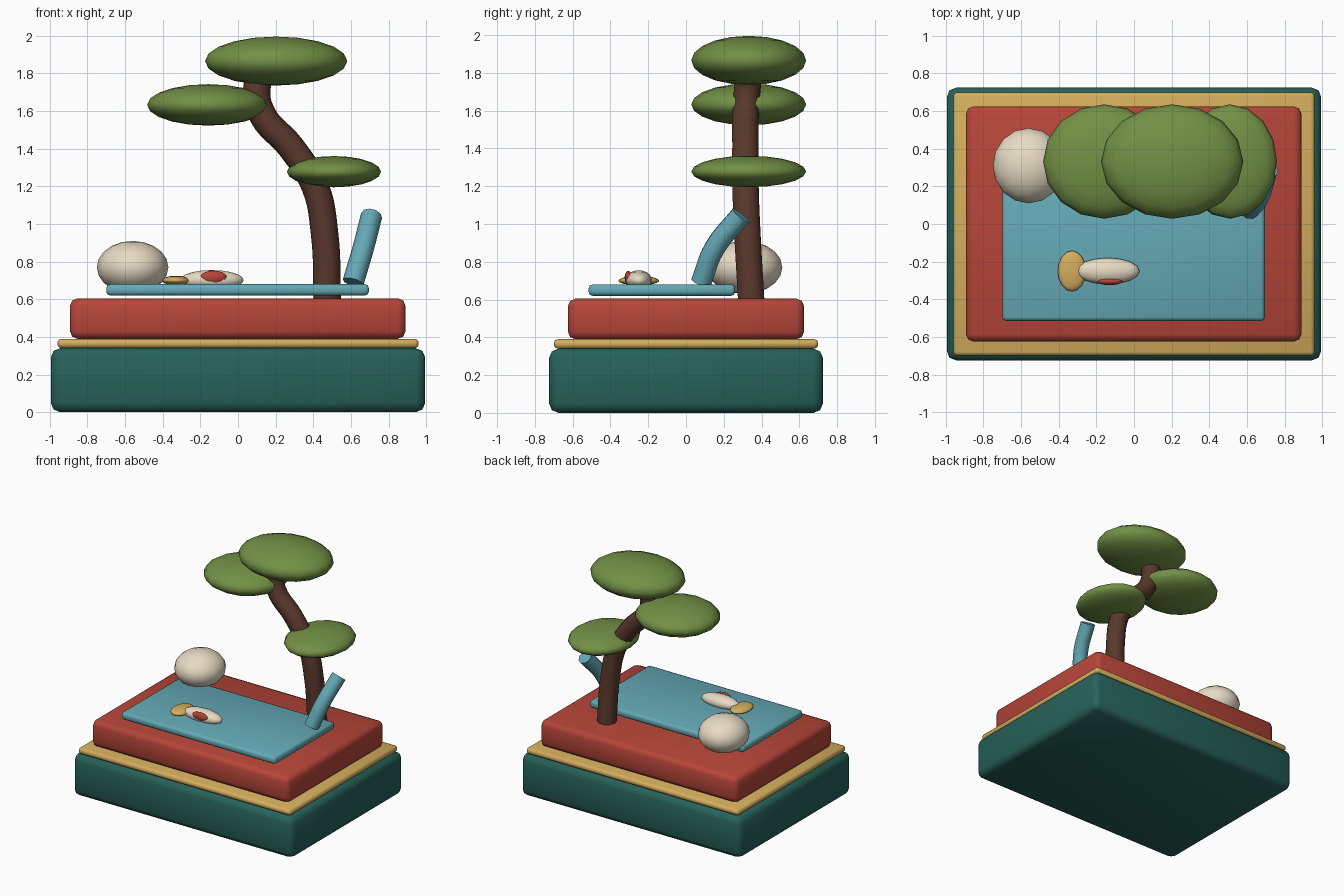
import bpy, math

if "Cube" in bpy.data.objects:
    bpy.data.objects.remove(bpy.data.objects["Cube"])


def material(name, rgb):
    m = bpy.data.materials.new(name)
    m.diffuse_color = (*rgb, 1)
    m.use_nodes = True
    m.node_tree.nodes["Principled BSDF"].inputs["Base Color"].default_value = m.diffuse_color
    return m


TEAL = material("teal", (0.02, 0.12, 0.10))
GOLD = material("gold", (0.66, 0.42, 0.11))
RED = material("red", (0.47, 0.06, 0.04))
BLUE = material("water_blue", (0.13, 0.40, 0.47))
CREAM = material("cream", (0.80, 0.71, 0.55))
BROWN = material("bark", (0.10, 0.04, 0.025))
GREEN = material("leaf", (0.17, 0.28, 0.06))


def finish(name, mat, angle):
    o = bpy.context.object
    o.name = name
    o.data.materials.append(mat)
    bpy.ops.object.shade_smooth_by_angle(angle=math.radians(angle))
    return o


def slab(name, mat, x0, x1, y0, y1, z0, z1, bevel):
    bpy.ops.mesh.primitive_cube_add(
        size=1, location=((x0 + x1) / 2, (y0 + y1) / 2, (z0 + z1) / 2))
    o = bpy.context.object
    o.scale = (x1 - x0, y1 - y0, z1 - z0)
    bpy.ops.object.transform_apply(location=False, rotation=False, scale=True)
    b = o.modifiers.new("bevel", "BEVEL")
    b.width, b.segments = bevel, 2
    bpy.ops.object.modifier_apply(modifier="bevel")
    return finish(name, mat, 50)


def blob(name, mat, centre, radii, segments=16, rings=10):
    bpy.ops.mesh.primitive_uv_sphere_add(
        segments=segments, ring_count=rings, radius=1, location=centre)
    bpy.context.object.scale = radii
    bpy.ops.object.transform_apply(location=False, rotation=False, scale=True)
    return finish(name, mat, 180)


def tube(name, mat, points, radius):
    c = bpy.data.curves.new(name, "CURVE")
    c.dimensions = "3D"
    c.bevel_depth, c.bevel_resolution = radius, 3
    c.resolution_u, c.use_fill_caps = 6, True
    s = c.splines.new("BEZIER")
    s.bezier_points.add(len(points) - 1)
    for bp, p in zip(s.bezier_points, points):
        bp.co = p
        bp.handle_left_type = bp.handle_right_type = "AUTO"
    o = bpy.data.objects.new(name, c)
    bpy.context.collection.objects.link(o)
    bpy.ops.object.select_all(action="DESELECT")
    o.select_set(True)
    bpy.context.view_layer.objects.active = o
    bpy.ops.object.convert(target="MESH")
    return finish(name, mat, 50)


# Stepped plinth and pond
slab("base", TEAL, -0.995, 0.995, -0.725, 0.725, 0, 0.34, 0.05)
slab("gold_trim", GOLD, -0.96, 0.96, -0.70, 0.70, 0.34, 0.39, 0.02)
slab("upper_tier", RED, -0.893, 0.89, -0.625, 0.625, 0.39, 0.605, 0.04)
slab("pond", BLUE, -0.70, 0.695, -0.515, 0.26, 0.62, 0.68, 0.02)

# Boulder
blob("boulder", CREAM, (-0.56, 0.31, 0.77), (0.19, 0.20, 0.14))

# Fish: body, red patch, tail
blob("fish_body", CREAM, (-0.14, -0.25, 0.702), (0.17, 0.07, 0.053))
blob("fish_patch", RED, (-0.13, -0.305, 0.718), (0.07, 0.02, 0.034))
blob("fish_tail", GOLD, (-0.33, -0.25, 0.70), (0.075, 0.108, 0.025))

# Waterfall
tube("waterfall", BLUE, [(0.612, 0.08, 0.69), (0.665, 0.15, 0.87),
                         (0.71, 0.29, 1.045)], 0.057)

# Bent trunk and foliage pads
tube("trunk", BROWN, [(0.475, 0.345, 0.6), (0.46, 0.325, 0.95),
                      (0.41, 0.315, 1.2), (0.28, 0.315, 1.41),
                      (0.13, 0.315, 1.58), (0.10, 0.325, 1.72),
                      (0.16, 0.33, 1.87)], 0.073)
for name, x, z, rx, rz in (("top", 0.203, 1.866, 0.378, 0.13),
                           ("middle", -0.158, 1.633, 0.325, 0.11),
                           ("lower", 0.51, 1.278, 0.25, 0.083)):
    blob(name + "_foliage", GREEN, (x, 0.332, z), (rx, 0.304, rz))
